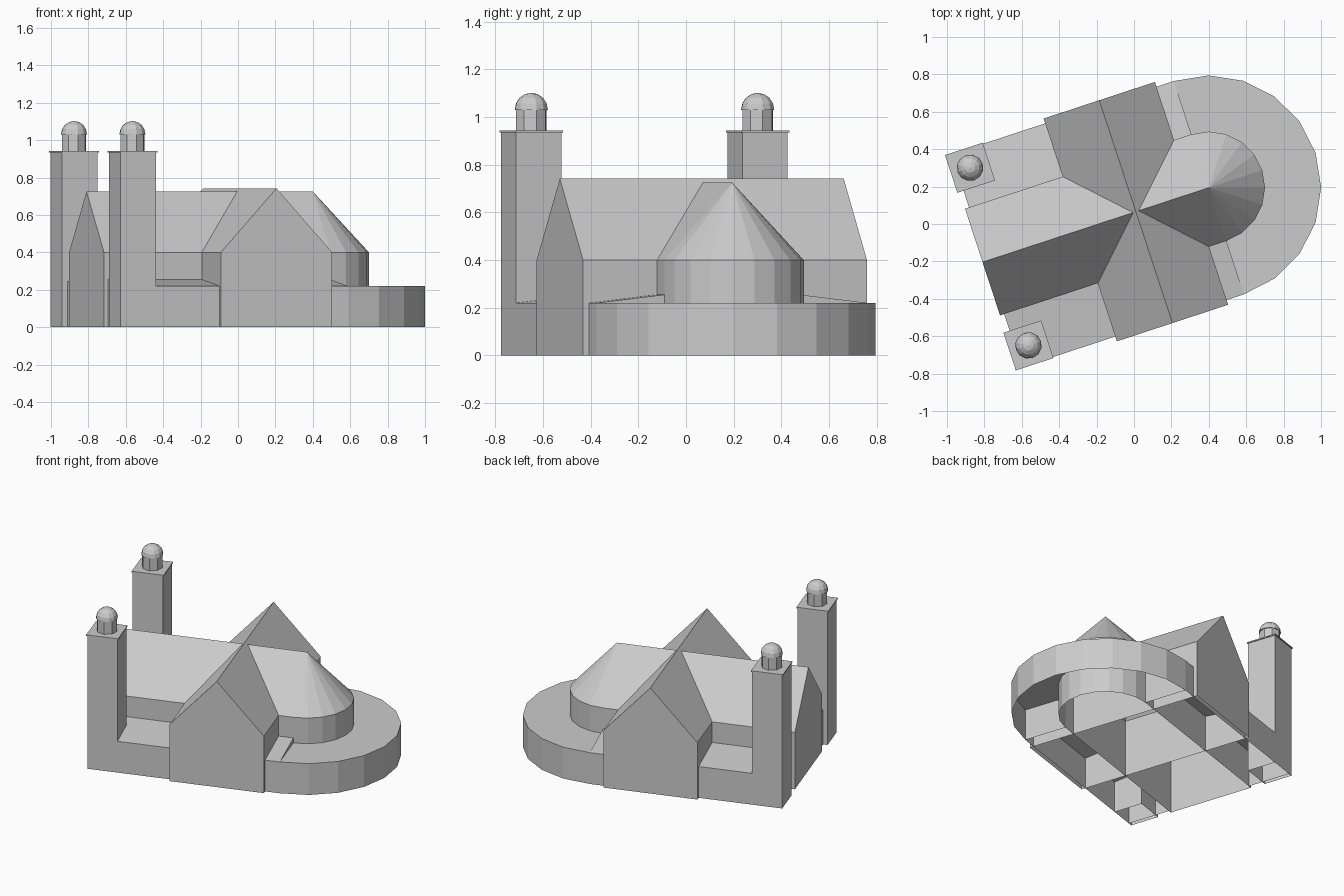
import bpy, bmesh, math
from mathutils import Matrix

cube = bpy.data.objects.get("Cube")
if cube:
    bpy.data.objects.remove(cube, do_unlink=True)

# One stone colour
stone = bpy.data.materials.new("pale grey stone")
stone.use_nodes = True
stone.diffuse_color = (0.6, 0.6, 0.6, 1)
stone.node_tree.nodes["Principled BSDF"].inputs["Base Color"].default_value = (0.6, 0.6, 0.6, 1)

# The church axis is turned on the ground; parts are built along local x
PLACE = Matrix.Translation((0.01, 0.066, 0)) @ Matrix.Rotation(math.radians(18.2), 4, 'Z')
APSE_X, NAVE_HALF, AISLE_HALF = 0.411, 0.3, 0.6
EAVE, LOW = 0.4, 0.22


def add_object(name, bm):
    bmesh.ops.recalc_face_normals(bm, faces=bm.faces[:])
    mesh = bpy.data.meshes.new(name)
    bm.to_mesh(mesh)
    bm.free()
    mesh.materials.append(stone)
    obj = bpy.data.objects.new(name, mesh)
    obj.matrix_world = PLACE
    bpy.context.collection.objects.link(obj)
    return obj


def shell(name, profile, start, end, turn=0, ends=(True, True)):
    """Extrude an open (y, z) profile along x, open underneath."""
    bm = bmesh.new()
    a = [bm.verts.new((start, y, z)) for y, z in profile]
    b = [bm.verts.new((end, y, z)) for y, z in profile]
    for i in range(len(profile) - 1):
        bm.faces.new((a[i], a[i + 1], b[i + 1], b[i]))
    for ring, keep in zip((a, b), ends):
        if keep:
            bm.faces.new(ring)
    bm.transform(Matrix.Rotation(turn, 4, 'Z'))
    return add_object(name, bm)


def gable(half, ridge):
    return [(-half, 0), (-half, EAVE), (0, ridge), (half, EAVE), (half, 0)]


def half_round(name, levels):
    """Sweep (radius, z) levels through the eastern half circle."""
    bm = bmesh.new()
    steps = 10
    rings = []
    for r, z in levels:
        ring = []
        for i in range(steps + 1):
            t = -math.pi / 2 + math.pi * i / steps
            ring.append(bm.verts.new((APSE_X + r * math.cos(t), r * math.sin(t), z)))
        rings.append(ring)
    for low, high in zip(rings, rings[1:]):
        for i in range(steps):
            bm.faces.new((low[i], low[i + 1], high[i + 1], high[i]))
    bmesh.ops.remove_doubles(bm, verts=bm.verts[:], dist=0.0001)
    return add_object(name, bm)


def box(name, x, y, half, z0, z1, bottom):
    bm = bmesh.new()
    place = Matrix.Translation((x, y, (z0 + z1) / 2)) @ Matrix.Diagonal((2 * half, 2 * half, z1 - z0, 1))
    bmesh.ops.create_cube(bm, size=1, matrix=place)
    if not bottom:
        under = [f for f in bm.faces if f.normal.z < -0.9]
        bmesh.ops.delete(bm, geom=under, context='FACES_ONLY')
    return add_object(name, bm)


# Main gabled halls
shell("nave", gable(NAVE_HALF, 0.725), -0.863, APSE_X, ends=(True, False))
shell("transept", gable(0.313, 0.742), -0.627, 0.627, math.pi / 2)

# Rounded east end with its low walkway
half_round("apse", [(NAVE_HALF, 0), (NAVE_HALF, EAVE), (0, 0.725)])
half_round("ambulatory", [(AISLE_HALF, 0), (AISLE_HALF, LOW), (NAVE_HALF, LOW)])

for side, s in (("left", 1), ("right", -1)):
    # Lean-to aisle
    shell(side + "_aisle",
          [(s * AISLE_HALF, 0), (s * AISLE_HALF, LOW), (s * NAVE_HALF, 0.255), (s * NAVE_HALF, 0)],
          -0.84, APSE_X)

    # Corner tower with overhanging cap
    tx, ty = -0.769, s * 0.5
    box(side + "_tower", tx, ty, 0.1, 0, 0.935, False)
    box(side + "_tower_cap", tx, ty, 0.106, 0.935, 0.943, True)

    # Octagonal lantern
    bm = bmesh.new()
    bmesh.ops.create_cone(bm, cap_ends=True, segments=8, radius1=0.067, radius2=0.067, depth=0.09,
                          matrix=Matrix.Translation((tx, ty, 0.988)))
    add_object(side + "_lantern", bm)

    # Small dome
    bm = bmesh.new()
    bmesh.ops.create_uvsphere(bm, u_segments=12, v_segments=8, radius=0.071)
    bmesh.ops.bisect_plane(bm, geom=bm.verts[:] + bm.edges[:] + bm.faces[:],
                           plane_co=(0, 0, -0.0001), plane_no=(0, 0, 1), clear_inner=True)
    bmesh.ops.holes_fill(bm, edges=[e for e in bm.edges if e.is_boundary])
    bm.transform(Matrix.Translation((tx, ty, 1.031)))
    add_object(side + "_dome", bm)
